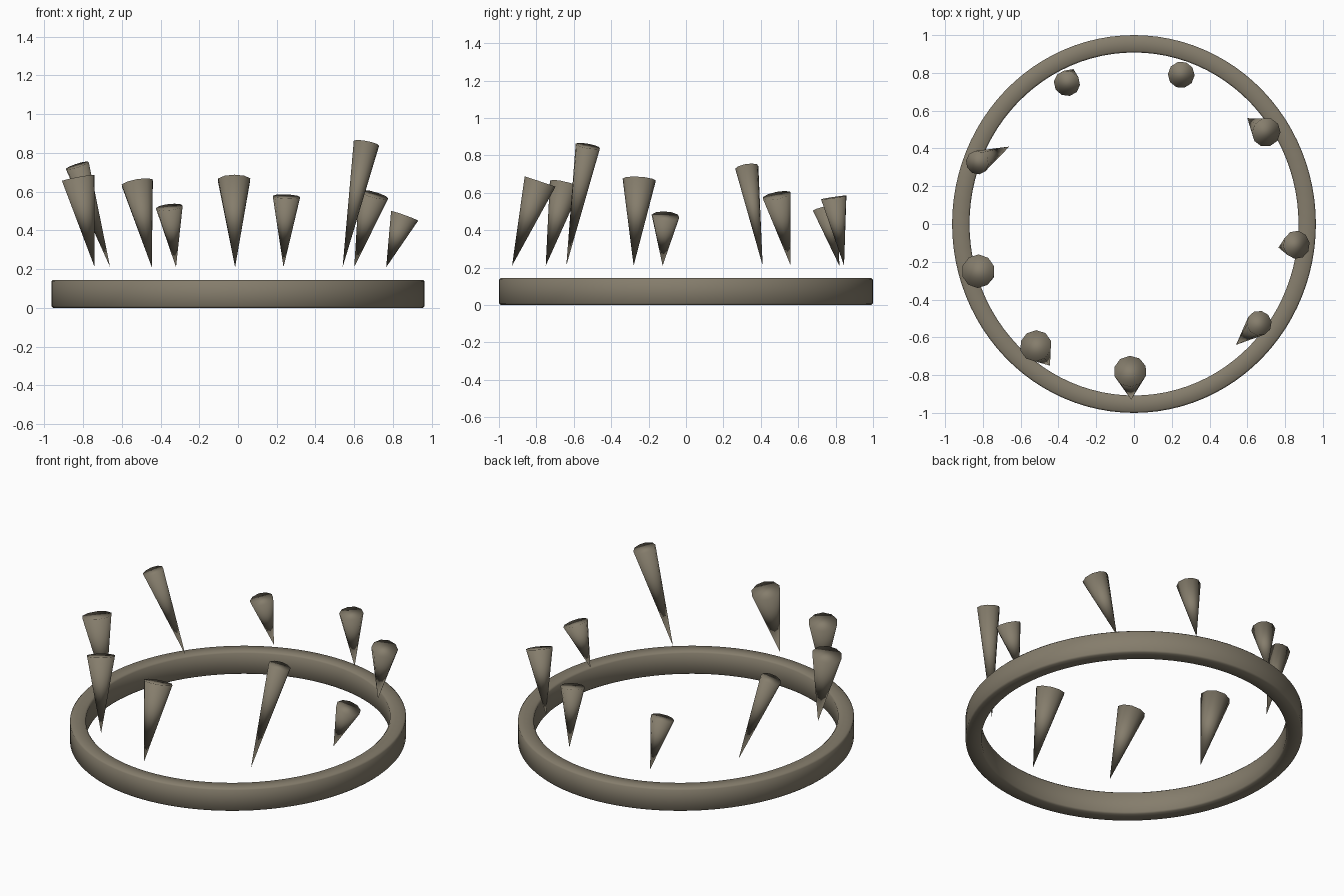
import bpy, bmesh, math
from mathutils import Vector, Matrix

cube = bpy.data.objects.get("Cube")
if cube:
    bpy.data.objects.remove(cube, do_unlink=True)

# One stone-like colour for everything
COLOUR = (0.235, 0.205, 0.15, 1)
stone = bpy.data.materials.new("warm_grey_stone")
stone.use_nodes = True
stone.diffuse_color = COLOUR
bsdf = stone.node_tree.nodes["Principled BSDF"]
bsdf.inputs["Base Color"].default_value = COLOUR
bsdf.inputs["Roughness"].default_value = 0.8


def finish(bm, name):
    """Turn a bmesh into a smooth-shaded object."""
    bmesh.ops.recalc_face_normals(bm, faces=bm.faces)
    for face in bm.faces:
        face.smooth = True
    mesh = bpy.data.meshes.new(name)
    bm.to_mesh(mesh)
    bm.free()
    mesh.materials.append(stone)
    obj = bpy.data.objects.new(name, mesh)
    bpy.context.collection.objects.link(obj)
    return obj


def oval_band(name, rx, ry, width, height, bevel, steps=96):
    """Oval band swept from a rectangle with softened corners."""
    b = bevel
    profile = [(0, b), (0, height - b), (b, height), (width - b, height),
               (width, height - b), (width, b), (width - b, 0), (b, 0)]
    bm = bmesh.new()
    rows = []
    for i in range(steps):
        a = 2 * math.pi * i / steps
        rows.append([bm.verts.new(((rx - d) * math.cos(a), (ry - d) * math.sin(a), z))
                     for d, z in profile])
    n = len(profile)
    for i, row in enumerate(rows):
        nxt = rows[(i + 1) % steps]
        for j in range(n):
            k = (j + 1) % n
            bm.faces.new((row[j], nxt[j], nxt[k], row[k]))
    return finish(bm, name)


def spike(name, tip, top, radius):
    """Ten-sided cone standing on its point, leaning from tip to top."""
    tip, top = Vector(tip), Vector(top)
    axis = top - tip
    bm = bmesh.new()
    turn = axis.to_track_quat('Z', 'Y').to_matrix().to_4x4()
    bmesh.ops.create_cone(bm, cap_ends=True, segments=10, radius1=0, radius2=radius,
                          depth=axis.length,
                          matrix=Matrix.Translation((tip + top) / 2) @ turn)
    bmesh.ops.remove_doubles(bm, verts=bm.verts, dist=0.0001)
    return finish(bm, name)


# Ring
ring = oval_band("ring_band", 0.963, 1.0, 0.092, 0.145, 0.009)
bpy.context.view_layer.objects.active = ring
ring.select_set(True)
bpy.ops.object.shade_smooth_by_angle(angle=math.radians(50))

# Floating spikes: point x, y, then top centre, then radius
TIP_Z = 0.21
spikes = {
    "front": (-0.015, -0.93, (-0.02, -0.78, 0.66), 0.087),
    "front_right": (-0.445, -0.75, (-0.52, -0.645, 0.645), 0.085),
    "right": (-0.74, -0.28, (-0.825, -0.25, 0.67), 0.089),
    "back_right": (-0.66, 0.41, (-0.83, 0.325, 0.735), 0.063),
    "back_inner_right": (-0.32, 0.82, (-0.355, 0.745, 0.52), 0.07),
    "back_inner_left": (0.235, 0.845, (0.25, 0.79, 0.575), 0.071),
    "back_left": (0.6, 0.56, (0.70, 0.485, 0.585), 0.078),
    "left": (0.765, -0.125, (0.86, -0.11, 0.475), 0.075),
    "front_left": (0.54, -0.64, (0.663, -0.525, 0.85), 0.067),
}
for place, (x, y, top, radius) in spikes.items():
    spike("spike_" + place, (x, y, TIP_Z), top, radius)
